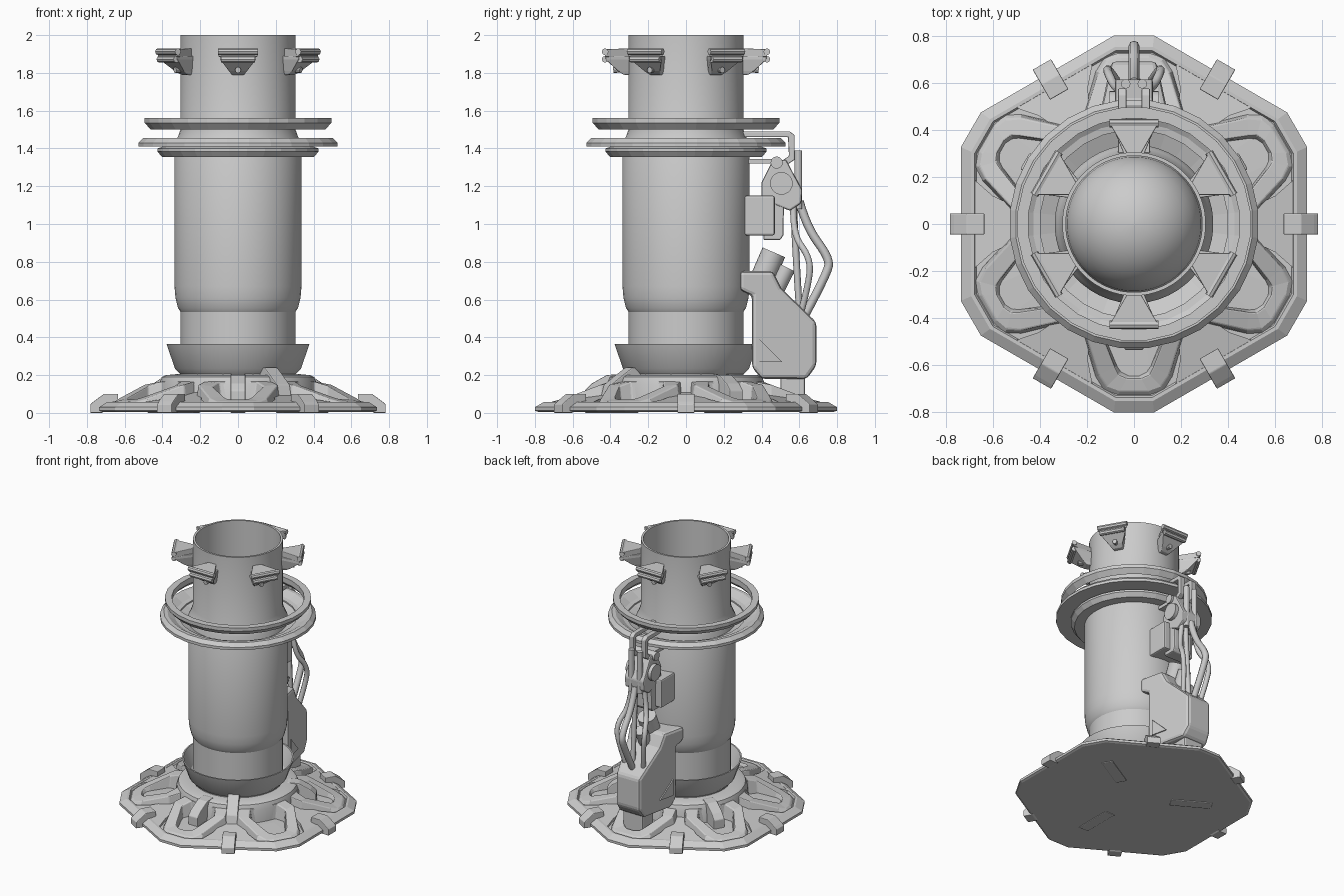
import bpy
import bmesh
import math
from mathutils import Matrix, Vector

old = bpy.data.objects.get("Cube")
if old:
    bpy.data.objects.remove(old, do_unlink=True)

grey = bpy.data.materials.new("light grey metal")
grey.use_nodes = True
colour = (0.6, 0.6, 0.6, 1.0)
grey.diffuse_color = colour
grey.node_tree.nodes["Principled BSDF"].inputs["Base Color"].default_value = colour


def finish(name, bm, bevel=0.0, smooth=False):
    """Turn a bmesh into a named object."""
    bmesh.ops.recalc_face_normals(bm, faces=bm.faces)
    mesh = bpy.data.meshes.new(name)
    bm.to_mesh(mesh)
    bm.free()
    mesh.materials.append(grey)
    obj = bpy.data.objects.new(name, mesh)
    bpy.context.collection.objects.link(obj)
    if bevel:
        mod = obj.modifiers.new("bevel", "BEVEL")
        mod.width = bevel
        mod.segments = 2
    if smooth:
        bpy.ops.object.select_all(action="DESELECT")
        obj.select_set(True)
        bpy.context.view_layer.objects.active = obj
        bpy.ops.object.shade_smooth_by_angle(angle=math.radians(28))
    return obj


def bridge(bm, loops, closed=False):
    """Join equal rings of vertices with quads; cap the ends if open."""
    rings = [[bm.verts.new(p) for p in loop] for loop in loops]
    pairs = list(zip(rings, rings[1:]))
    if closed:
        pairs.append((rings[-1], rings[0]))
    for a, b in pairs:
        for i in range(len(a)):
            j = (i + 1) % len(a)
            bm.faces.new((a[i], a[j], b[j], b[i]))
    if not closed:
        bm.faces.new(rings[0])
        bm.faces.new(rings[-1])


def lathe(name, profile, sides=48, closed=False, smooth=True):
    bm = bmesh.new()
    angles = [math.tau * (i + 0.5) / sides for i in range(sides)]
    bridge(bm, [[(r * math.cos(a), r * math.sin(a), z) for a in angles]
                for r, z in profile], closed)
    return finish(name, bm, smooth=smooth)


def prism(name, profile, width, angle=90, bevel=0.0):
    """Extrude a (radius, height) profile sideways; width(r) is the half width."""
    bm = bmesh.new()
    bridge(bm, [[(r, side * width(r), z) for r, z in profile] for side in (-1, 1)])
    bm.transform(Matrix.Rotation(math.radians(angle), 4, "Z"))
    return finish(name, bm, bevel)


def even(half_width):
    return lambda r: half_width


def rod(name, start, end, radius, sides=20):
    a, b = Vector(start), Vector(end)
    bm = bmesh.new()
    bmesh.ops.create_cone(bm, cap_ends=True, segments=sides, radius1=radius,
                          radius2=radius, depth=(b - a).length)
    bm.transform(Matrix.Translation((a + b) / 2)
                 @ (b - a).to_track_quat("Z", "Y").to_matrix().to_4x4())
    return finish(name, bm, smooth=True)


def hose(name, points, radius):
    curve = bpy.data.curves.new(name, "CURVE")
    curve.dimensions = "3D"
    curve.bevel_depth = radius
    curve.bevel_resolution = 2
    curve.use_fill_caps = True
    spline = curve.splines.new("NURBS")
    spline.points.add(len(points) - 1)
    for knot, p in zip(spline.points, points):
        knot.co = (*p, 1)
    spline.order_u = 3
    spline.use_endpoint_u = True
    spline.resolution_u = 5
    curve.materials.append(grey)
    obj = bpy.data.objects.new(name, curve)
    bpy.context.collection.objects.link(obj)


# Main tube, open at the top, with a domed floor inside
dome = [(0.29 * math.cos(math.radians(a)), 1.0 + 0.29 * math.sin(math.radians(a)))
        for a in range(0, 90, 11)]
lathe("main_tube", [(0.29, 0.18), (0.305, 0.2), (0.305, 0.535), (0.318, 0.555), (0.332, 0.61),
                    (0.337, 0.67), (0.337, 1.42), (0.325, 1.445), (0.305, 1.5), (0.305, 2),
                    (0.29, 2)] + dome)

# Flared collar and the rings around the tube
lathe("lower_collar", [(0.3, 0.2), (0.335, 0.235), (0.38, 0.365), (0.37, 0.365),
                       (0.325, 0.25), (0.3, 0.23)], 36, True)
lathe("top_ring", [(0.465, 1.5), (0.497, 1.535), (0.497, 1.56),
                   (0.45, 1.56), (0.45, 1.52)], 28, True, False)
lathe("middle_ring", [(0.4, 1.41), (0.53, 1.41), (0.53, 1.43), (0.505, 1.455),
                      (0.48, 1.455), (0.43, 1.425), (0.4, 1.42)], 28, True, False)
lathe("inner_ring", [(0.325, 1.355), (0.405, 1.355), (0.43, 1.385), (0.43, 1.4),
                     (0.4, 1.41), (0.325, 1.38)], 28, True, False)

# Base plate: hexagon with cut corners
corners = [math.radians(60 * k + 30 + s * 6.07) for k in range(6) for s in (-1, 1)]
bm = bmesh.new()
bridge(bm, [[(0.8045 * f * math.cos(a), 0.8045 * f * math.sin(a), z) for a in corners]
            for f, z in [(0.98, 0.006), (1, 0.012), (1, 0.03), (0.94, 0.058), (0.92, 0.058),
                         (0.91, 0.045), (0.58, 0.06)]])
finish("base_plate", bm)
lathe("base_hub", [(0.425, 0.04), (0.42, 0.15), (0.405, 0.19), (0.385, 0.2), (0.28, 0.2)], 36)


def rib_height(r):
    return max(0.06, min(0.165, 0.165 - (r - 0.41) * 0.38))


def rib_loop(half, z_rule):
    full = half + [(r, -t) for r, t in reversed(half)]
    return [(r, t, z_rule(r)) for r, t in full]


# Loop ribs with pockets, one toward each corner of the base
for k in range(6):
    turn = Matrix.Rotation(math.radians(60 * k + 30), 4, "Z")
    bm = bmesh.new()
    outer = [(0.36, 0.19), (0.45, 0.225), (0.65, 0.165), (0.71, 0.13), (0.73, 0.07)]
    outer_top = [(0.37, 0.18), (0.45, 0.21), (0.64, 0.15), (0.69, 0.115), (0.71, 0.06)]
    inner_top = [(0.41, 0.1), (0.47, 0.135), (0.61, 0.08), (0.64, 0.065), (0.655, 0.03)]
    inner = [(0.42, 0.085), (0.48, 0.12), (0.6, 0.07), (0.625, 0.05), (0.64, 0.02)]
    bridge(bm, [rib_loop(outer, lambda r: 0.04), rib_loop(outer_top, rib_height),
                rib_loop(inner_top, rib_height), rib_loop(inner, lambda r: 0.04)], True)
    bm.transform(turn)
    finish("loop_rib", bm, 0.006)

    # Low tray plate between neighbouring ribs
    bm = bmesh.new()
    tray = [(0.41, 0.03), (0.6, 0.12), (0.68, 0.19)]
    bridge(bm, [rib_loop(tray, lambda r: 0.04),
                rib_loop(tray, lambda r: 0.052 + 0.2 * (0.7 - r))])
    bm.transform(Matrix.Rotation(math.radians(60 * k), 4, "Z"))
    finish("tray_plate", bm)

    # Edge clamp gripping each long side
    prism("edge_clamp", [(0.635, 0.05), (0.635, 0.1), (0.71, 0.1), (0.765, 0.06),
                         (0.782, 0.045), (0.782, 0), (0.72, 0)], even(0.045), 60 * k, 0.004)

    # Top bracket: wedge, cover plate, hinge bars and bolt
    bm = bmesh.new()
    bridge(bm, [[(0.29, -w, z), (r, -w * f, z), (r, w * f, z), (0.29, w, z)]
                for r, w, f, z in [(0.33, 0.03, 1.1, 1.79), (0.36, 0.035, 1.4, 1.81),
                                   (0.425, 0.04, 2.4, 1.87), (0.425, 0.04, 2.4, 1.89)]])
    bm.transform(turn)
    finish("bracket_wedge", bm, 0.004)
    prism("bracket_cover", [(0.3, 1.885), (0.43, 1.885), (0.43, 1.925), (0.3, 1.93)],
          lambda r: 0.03 + 0.58 * (r - 0.3), 60 * k + 30, 0.004)
    for z, reach in ((1.912, 0.105), (1.872, 0.09)):
        rod("bracket_bar", turn @ Vector((0.428, -reach, z)), turn @ Vector((0.428, reach, z)),
            0.018, 8)
    rod("bracket_bolt", turn @ Vector((0.33, 0, 1.82)), turn @ Vector((0.385, 0, 1.815)), 0.016, 8)

# Three arched struts crossing the pockets, and a taller one under the collar
for angle in (30, 150, 270):
    prism("arch_strut", [(0.25, 0), (0.3, 0.19), (0.36, 0.205), (0.42, 0.2), (0.5, 0.155),
                         (0.535, 0.12), (0.535, 0)], even(0.04), angle, 0.006)
prism("collar_strut", [(0.29, 0.1), (0.29, 0.24), (0.35, 0.24), (0.41, 0.2), (0.48, 0.15),
                       (0.51, 0.05)], even(0.04), 300, 0.006)


# Service arm at the back: lower housing tapering away from the tube, and its foot
def housing_width(r):
    return 0.185 - 0.22 * (r - 0.285)


prism("arm_housing", [(0.285, 0.75), (0.46, 0.75), (0.505, 0.66), (0.69, 0.48), (0.69, 0.25),
                      (0.64, 0.18), (0.4, 0.18), (0.35, 0.24), (0.35, 0.62), (0.285, 0.65)],
      housing_width, 90, 0.02)
prism("arm_foot", [(0.5, 0.04), (0.63, 0.04), (0.63, 0.2), (0.5, 0.2)], even(0.08), 90, 0.01)
for side in (-1, 1):
    bm = bmesh.new()
    bridge(bm, [[(side * (housing_width(y) + lift), y, z)
                 for y, z in ((0.39, 0.27), (0.51, 0.27), (0.39, 0.39))]
                for lift in (-0.001, 0.008)])
    finish("housing_panel", bm)
rod("large_socket", (0, 0.4, 0.7), (0, 0.465, 0.85), 0.065)
rod("small_socket", (0, 0.48, 0.66), (0, 0.535, 0.77), 0.045)

# Upper arm: control box, joint plates, pivots
prism("control_box", [(0.31, 0.94), (0.47, 0.94), (0.47, 1.15), (0.31, 1.15)],
      even(0.125), 90, 0.01)
prism("box_backing", [(0.41, 0.915), (0.5, 0.915), (0.515, 0.94), (0.52, 1.15), (0.41, 1.15)],
      even(0.075), 90, 0.008)
prism("joint_body", [(0.4, 1.13), (0.4, 1.22), (0.46, 1.34), (0.53, 1.34), (0.615, 1.18),
                     (0.61, 1.11), (0.55, 1.07)], even(0.08), 90, 0.01)
rod("main_pivot", (-0.105, 0.505, 1.215), (0.105, 0.505, 1.215), 0.06)
rod("small_pivot", (-0.095, 0.48, 1.325), (0.095, 0.48, 1.325), 0.032)
prism("wall_mount", [(0.31, 1.32), (0.48, 1.32), (0.48, 1.345), (0.31, 1.345)], even(0.06))

# Hook brackets, posts and hoses
for side in (-1, 1):
    hook = prism("hook_bracket", [(0.3, 1.46), (0.54, 1.46), (0.545, 1.36), (0.47, 1.31),
                                  (0.5, 1.29), (0.575, 1.34), (0.575, 1.47), (0.55, 1.49),
                                  (0.3, 1.49)], even(0.018), 90, 0.005)
    hook.location.x = side * 0.05
    rod("hose_post", (side * 0.035, 0.595, 1.08), (side * 0.035, 0.595, 1.39), 0.02, 12)
    hose("side_hose", [(side * 0.05, 0.57, 1.12), (side * 0.07, 0.56, 0.95),
                       (side * 0.12, 0.66, 0.82), (side * 0.1, 0.65, 0.68),
                       (side * 0.07, 0.6, 0.5)], 0.018)
hose("outer_hose", [(0, 0.6, 1.12), (0, 0.64, 0.98), (0, 0.76, 0.82), (0, 0.75, 0.74),
                    (0, 0.62, 0.5)], 0.023)
hose("inner_hose", [(0.02, 0.57, 1.1), (0.02, 0.58, 0.85), (0.02, 0.6, 0.55)], 0.018)
